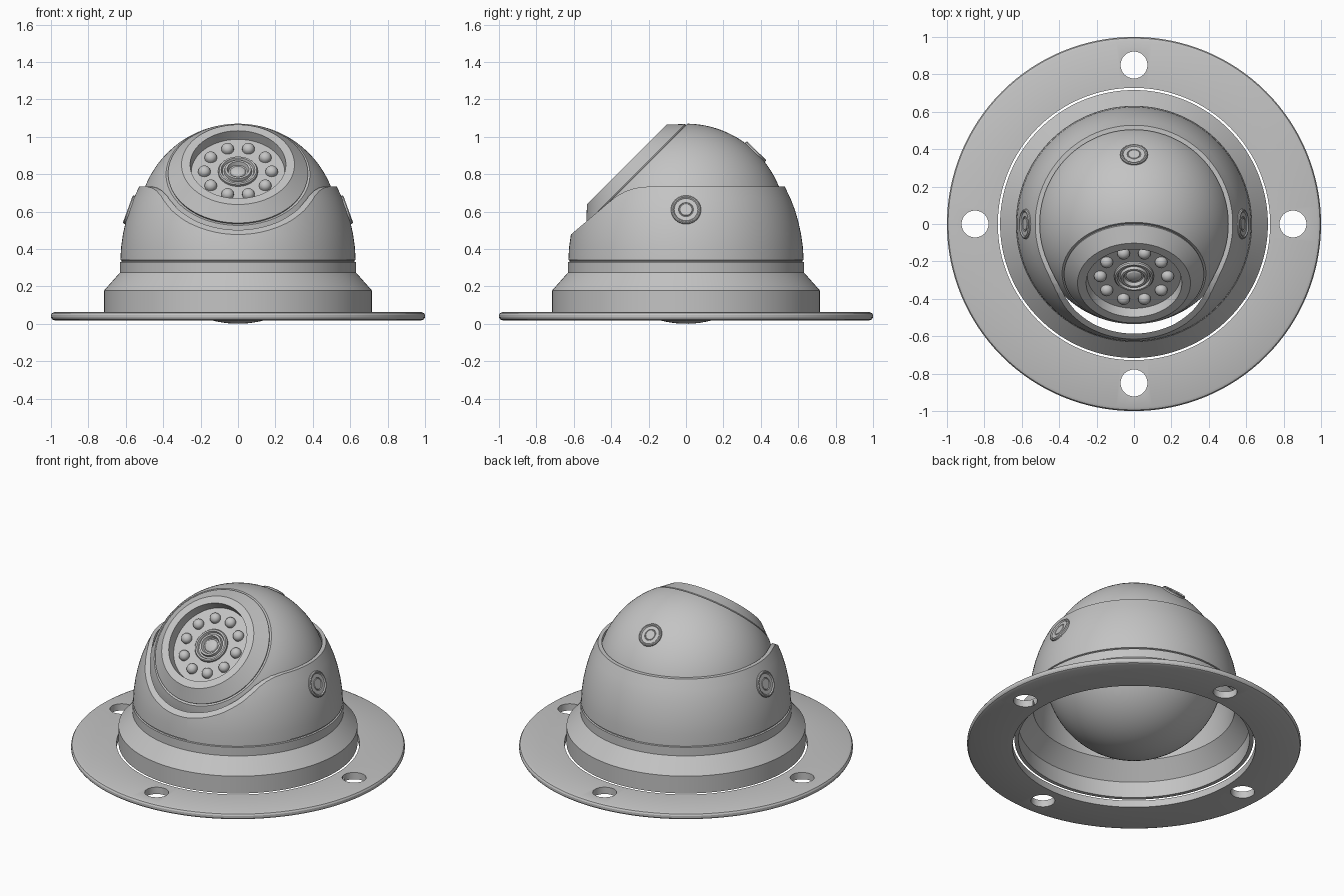
import bpy, bmesh, math
from mathutils import Matrix, Vector

if "Cube" in bpy.data.objects:
    bpy.data.objects.remove(bpy.data.objects["Cube"])

grey = bpy.data.materials.new("housing_grey")
grey.diffuse_color = (0.55, 0.55, 0.55, 1)
grey.use_nodes = True
grey.node_tree.nodes["Principled BSDF"].inputs["Base Color"].default_value = grey.diffuse_color


def finish(name, bm, angle=30):
    """Turn a bmesh into a smooth-shaded object."""
    bmesh.ops.remove_doubles(bm, verts=bm.verts, dist=1e-5)
    bmesh.ops.recalc_face_normals(bm, faces=bm.faces)
    me = bpy.data.meshes.new(name)
    bm.to_mesh(me)
    bm.free()
    me.materials.append(grey)
    ob = bpy.data.objects.new(name, me)
    bpy.context.collection.objects.link(ob)
    smooth(ob, angle)
    return ob


def smooth(ob, angle=30):
    bpy.ops.object.select_all(action='DESELECT')
    ob.select_set(True)
    bpy.context.view_layer.objects.active = ob
    bpy.ops.object.shade_smooth_by_angle(angle=math.radians(angle))


def lathe(name, profile, steps=96, closed=False, matrix=Matrix()):
    """Revolve (radius, height) points about the local z axis."""
    bm = bmesh.new()
    rings = []
    for i in range(steps):
        a = 2 * math.pi * i / steps
        rings.append([bm.verts.new(matrix @ Vector((r * math.cos(a), r * math.sin(a), h)))
                      for r, h in profile])
    n = len(profile)
    for i in range(steps):
        p, q = rings[i], rings[(i + 1) % steps]
        for j in range(n if closed else n - 1):
            k = (j + 1) % n
            bm.faces.new((p[j], q[j], q[k], p[k]))
    return finish(name, bm)


def cut(target, cutter):
    """Subtract the cutter, then remove it."""
    cutter.hide_render = True
    mod = target.modifiers.new("cut", 'BOOLEAN')
    mod.operation = 'DIFFERENCE'
    mod.solver = 'EXACT'
    mod.object = cutter
    bpy.context.view_layer.objects.active = target
    bpy.ops.object.modifier_apply(modifier=mod.name)
    bpy.data.objects.remove(cutter)


# Mounting flange with four screw holes
flange = lathe("mounting_flange", [(0.728, 0.018), (0.98, 0.018), (0.994, 0.024), (1, 0.034),
                                   (1, 0.047), (0.994, 0.057), (0.98, 0.063), (0.728, 0.063)],
               steps=128, closed=True)
for i in range(4):
    a = i * math.pi / 2
    hole = lathe("hole_cutter", [(0, -0.1), (0.072, -0.1), (0.072, 0.2), (0, 0.2)], 32,
                 matrix=Matrix.Translation((0.85 * math.cos(a), 0.85 * math.sin(a), 0)))
    cut(flange, hole)
smooth(flange)

# Hollow housing: stepped skirt, groove, and tapering dome wall
outer = [(0.716, 0.064), (0.716, 0.178), (0.632, 0.273), (0.632, 0.33), (0.622, 0.332),
         (0.622, 0.338), (0.629, 0.341), (0.625, 0.41), (0.615, 0.48), (0.601, 0.545),
         (0.582, 0.61), (0.558, 0.672), (0.528, 0.733)]
inner = [(0.504, 0.733), (0.534, 0.672), (0.558, 0.61), (0.577, 0.545), (0.591, 0.48),
         (0.6, 0.41), (0.604, 0.273), (0.692, 0.17), (0.692, 0.064)]
housing = lathe("dome_housing", outer + inner, steps=128, closed=True)

# Front notch for the camera ball, cut along x
side = [(-0.9, 0.236), (-0.42, 0.643), (-0.37, 0.683), (-0.32, 0.71), (-0.27, 0.726),
        (-0.2, 0.734), (-0.2, 1.2), (-0.9, 1.2)]
bm = bmesh.new()
ends = [[bm.verts.new((x, y, z)) for y, z in side] for x in (-0.9, 0.9)]
bm.faces.new(ends[0])
bm.faces.new(ends[1])
for j in range(len(side)):
    k = (j + 1) % len(side)
    bm.faces.new((ends[0][j], ends[0][k], ends[1][k], ends[1][j]))
cut(housing, finish("notch_cutter", bm))
smooth(housing)

# Camera ball, tilted 45 degrees up towards the front
R = 0.535
centre = Matrix.Translation((0, 0, R))
tilt = centre @ Matrix.Rotation(math.radians(45), 4, 'X')
end = math.pi / 2 + math.asin(0.372 / R)
ball = [(R * math.sin(end * i / 40), -R * math.cos(end * i / 40)) for i in range(41)]
lathe("camera_ball", ball + [(0.37, 0.368)], matrix=tilt)

# Bezel with recessed light panel
lathe("front_bezel", [(0.368, 0.362), (0.374, 0.38), (0.302, 0.447), (0.256, 0.447),
                      (0.25, 0.388), (0, 0.388)], matrix=tilt)

# Lens made of stepped rings
lathe("lens", [(0.106, 0.38), (0.106, 0.4), (0.1, 0.408), (0.09, 0.408), (0.084, 0.395),
               (0.074, 0.395), (0.07, 0.412), (0.058, 0.412), (0.05, 0.392), (0.042, 0.392),
               (0.036, 0.4), (0.02, 0.406), (0, 0.408)], 48, matrix=tilt)

# Ring of ten small lights
light = [(0.033, -0.005)] + [(0.033 * math.cos(t * math.pi / 12), 0.008 + 0.03 * math.sin(t * math.pi / 12))
                             for t in range(7)]
for i in range(10):
    a = i * math.pi / 5
    lathe("light_%d" % i, light, 20,
          matrix=tilt @ Matrix.Translation((0.18 * math.cos(a), 0.18 * math.sin(a), 0.388)))

# Round screws: both housing sides and the back of the ball
screw = [(0.08, -0.014), (0.08, 0.003), (0.075, 0.008), (0.069, 0.008), (0.063, 0.002),
         (0.04, 0.002), (0.036, -0.003), (0.032, 0.002), (0, 0.002)]
for label, s in (("right", 1), ("left", -1)):
    lathe("side_screw_" + label, screw, 40,
          matrix=Matrix.Translation((s * 0.582, 0, 0.61)) @ Matrix.Rotation(s * math.radians(70), 4, 'Y'))
lathe("back_screw", screw, 40,
      matrix=centre @ Matrix.Rotation(math.radians(-44), 4, 'X') @ Matrix.Translation((0, 0, R))
      @ Matrix.Diagonal((0.92, 0.92, 1, 1)))
